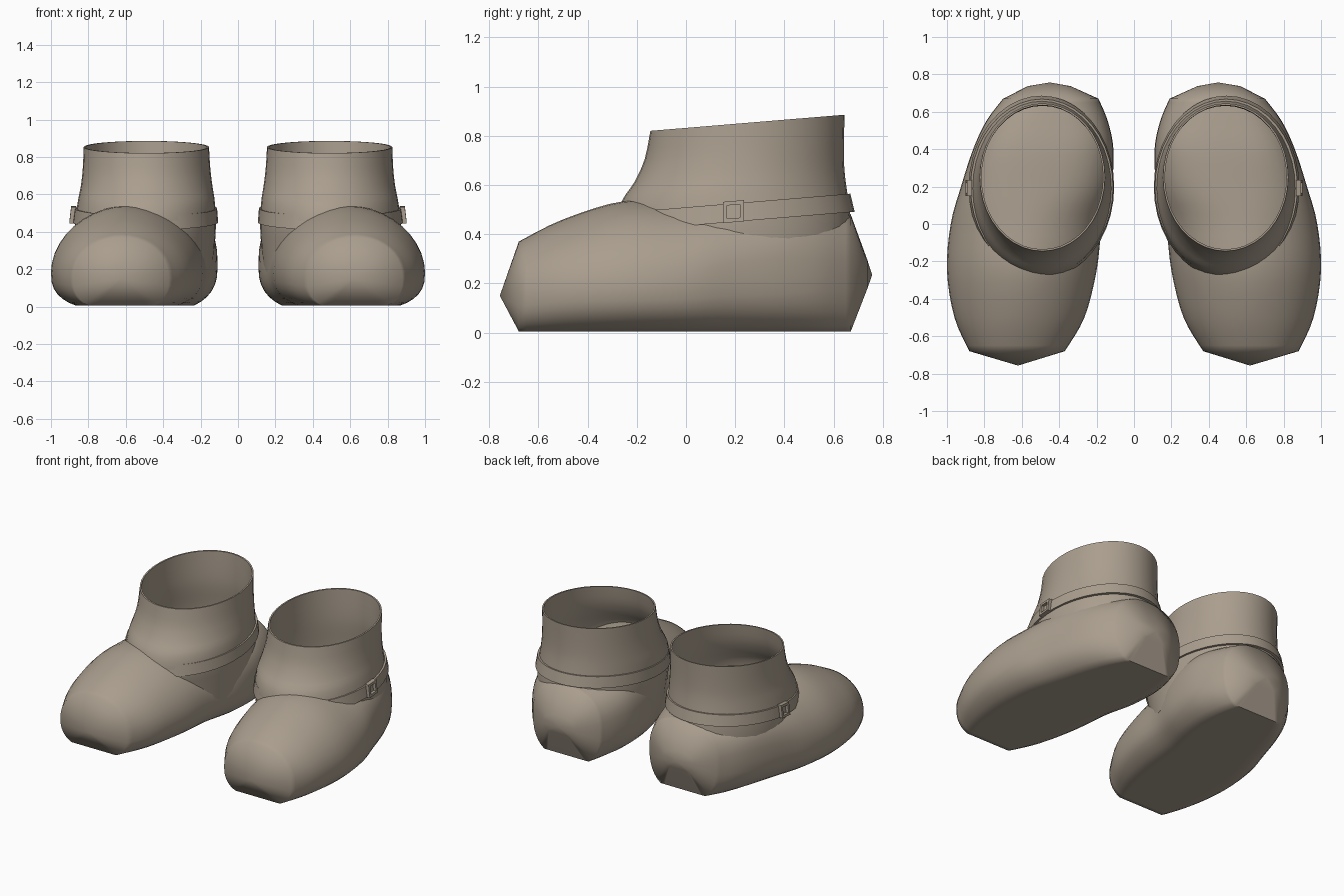
import bpy, bmesh, math
from math import sin, cos, pi

cube = bpy.data.objects.get("Cube")
if cube:
    bpy.data.objects.remove(cube, do_unlink=True)

leather = bpy.data.materials.new("taupe leather")
leather.use_nodes = True
COLOUR = (0.40, 0.34, 0.27, 1)
leather.diffuse_color = COLOUR
leather.node_tree.nodes["Principled BSDF"].inputs["Base Color"].default_value = COLOUR

SEG = 40
TILT = 0.083  # collar and strap rise toward the heel


def loft(name, rings, closed, angle):
    """Skin equal point rings into a smooth part, mirrored to the other boot."""
    bm = bmesh.new()
    loops = [[bm.verts.new(p) for p in ring] for ring in rings]
    pairs = list(zip(loops, loops[1:]))
    if closed:
        pairs.append((loops[-1], loops[0]))
    for a, b in pairs:
        for i in range(len(a)):
            j = (i + 1) % len(a)
            bm.faces.new((a[i], a[j], b[j], b[i]))
    bmesh.ops.remove_doubles(bm, verts=bm.verts, dist=0.0005)
    bmesh.ops.recalc_face_normals(bm, faces=bm.faces)
    mesh = bpy.data.meshes.new(name)
    bm.to_mesh(mesh)
    bm.free()
    obj = bpy.data.objects.new(name, mesh)
    bpy.context.collection.objects.link(obj)
    mesh.materials.append(leather)
    bpy.ops.object.select_all(action='DESELECT')
    obj.select_set(True)
    bpy.context.view_layer.objects.active = obj
    bpy.ops.object.shade_smooth_by_angle(angle=math.radians(angle))
    obj.modifiers.new("pair", 'MIRROR').use_mirror_merge = False


def oval(z, x0, x1, y0, y1, grow=0.0):
    """Tilted horizontal oval ring."""
    ring = []
    for i in range(SEG):
        a = 2 * pi * i / SEG
        x = (x0 + x1) / 2 + ((x1 - x0) / 2 + grow) * cos(a)
        y = (y0 + y1) / 2 + ((y1 - y0) / 2 + grow) * sin(a)
        ring.append((x, y, z + TILT * (y - 0.25)))
    return ring


def power(v, n):
    return math.copysign(abs(v) ** (2 / n), v)


def section(y, x0, x1, top, mid, n):
    """Upright foot section: domed above, flattened at the sole."""
    ring = []
    for i in range(SEG):
        a = 2 * pi * i / SEG
        s = sin(a)
        x = (x0 + x1) / 2 + (x1 - x0) / 2 * power(cos(a), n if s > 0 else 2.6)
        z = mid + ((top - mid) * power(s, n) if s > 0 else mid * 1.15 * power(s, 2.6))
        ring.append((x, y, max(z, 0.005)))
    return ring


def spline(rows, steps):
    """Catmull-Rom interpolation of section settings."""
    out = []
    for k in range(len(rows) - 1):
        p = [rows[max(k - 1, 0)], rows[k], rows[k + 1], rows[min(k + 2, len(rows) - 1)]]
        for s in range(steps):
            t = s / steps
            out.append([b + t / 2 * (c - a + t * (2 * a - 5 * b + 4 * c - d
                        + t * (3 * (b - c) + d - a))) for a, b, c, d in zip(*p)])
    return out + [rows[-1]]


# Foot: closed loft from toe to heel, with a blunt point at each end
foot_rows = [
    (-0.68, 0.37, 0.88, 0.37, 0.15, 2.1),
    (-0.50, 0.265, 0.96, 0.46, 0.17, 1.9),
    (-0.25, 0.20, 1.00, 0.535, 0.18, 1.88),
    (0.00, 0.17, 0.98, 0.53, 0.19, 2.1),
    (0.20, 0.12, 0.925, 0.525, 0.21, 2.6),
    (0.40, 0.11, 0.86, 0.52, 0.22, 2.9),
    (0.55, 0.14, 0.79, 0.50, 0.23, 2.7),
    (0.67, 0.19, 0.70, 0.48, 0.235, 2.4),
]
sections = [section(*row) for row in spline(foot_rows, 4)]
toe_tip = [(0.62, -0.757, 0.15)] * SEG
heel_curve = [(0.46 + (x - 0.46) * 0.45, 0.737, 0.235 + (z - 0.235) * 0.25)
              for x, y, z in sections[-1]]
heel_tip = [(0.45, 0.757, 0.235)] * SEG
loft("foot", [toe_tip] + sections + [heel_curve, heel_tip], closed=False, angle=65)

# Shaft: flared thin-walled tube whose ankle sinks into the foot
shaft_rows = spline([
    (0.20, 0.135, 0.86, -0.25, 0.67),
    (0.36, 0.122, 0.87, -0.27, 0.675),
    (0.47, 0.118, 0.87, -0.285, 0.665),
    (0.575, 0.125, 0.855, -0.262, 0.65),
    (0.65, 0.137, 0.84, -0.21, 0.643),
    (0.74, 0.148, 0.83, -0.168, 0.642),
    (0.853, 0.155, 0.825, -0.145, 0.645),
], 3)
outer = [oval(*row) for row in shaft_rows]
inner = [oval(*row, grow=-0.01) for row in reversed(shaft_rows)]
loft("shaft", outer + inner, closed=True, angle=35)

# Ankle strap
low = (0.455, 0.112, 0.878, -0.285, 0.68)
high = (0.530, 0.118, 0.868, -0.268, 0.662)
loft("ankle_strap", [oval(*low, grow=0.006), oval(*high, grow=0.006),
                     oval(*high, grow=-0.012), oval(*low, grow=-0.012)],
     closed=True, angle=35)


# Square buckle frame on the outer side of the strap
def square(size, x):
    return [(x - 0.12 * v * size, 0.193 + u * size, 0.492 + v * size + TILT * u * size)
            for u, v in ((-1, -1), (1, -1), (1, 1), (-1, 1))]


loft("buckle", [square(0.043, 0.87), square(0.043, 0.897),
                square(0.027, 0.897), square(0.027, 0.87)],
     closed=True, angle=35)
